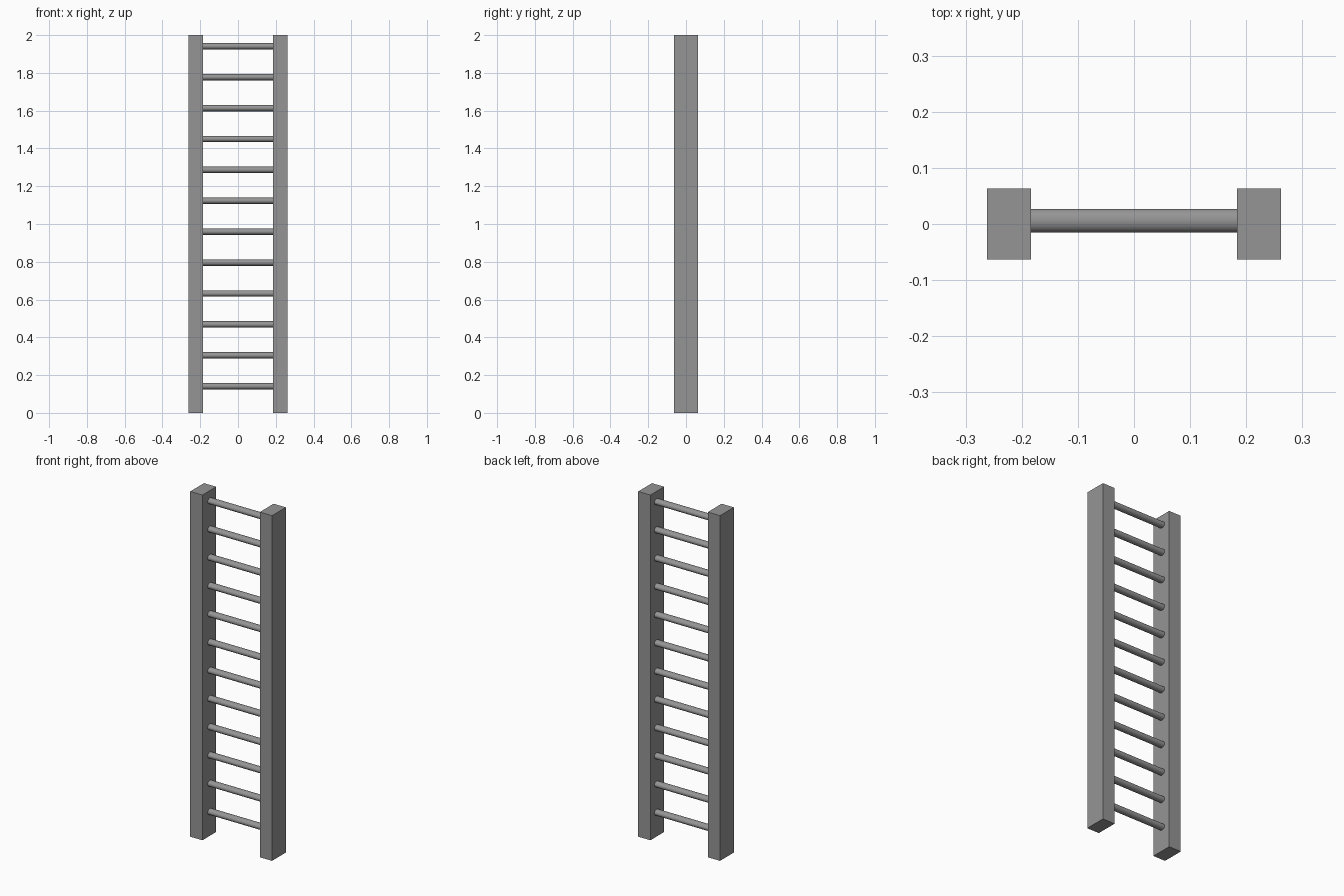
import bpy
from math import pi

if "Cube" in bpy.data.objects:
    bpy.data.objects.remove(bpy.data.objects["Cube"])

HEIGHT = 2.0
OUTER, INNER = 0.262, 0.184   # rail extents in x
DEPTH = 0.126
RUNGS, FIRST_Z, LAST_Z = 12, 0.141, 1.941

# Dark grey finish shared by all parts
dark_grey = bpy.data.materials.new("dark_grey")
dark_grey.diffuse_color = (0.3, 0.3, 0.3, 1)
dark_grey.use_nodes = True
dark_grey.node_tree.nodes["Principled BSDF"].inputs["Base Color"].default_value = dark_grey.diffuse_color


def finish(name, scale):
    ob = bpy.context.object
    ob.name = name
    ob.scale = scale
    bpy.ops.object.transform_apply(location=False, rotation=True, scale=True)
    ob.data.materials.append(dark_grey)


def rail(name, side):
    bpy.ops.mesh.primitive_cube_add(size=1, location=(side * (OUTER + INNER) / 2, 0, HEIGHT / 2))
    finish(name, (OUTER - INNER, DEPTH, HEIGHT))


def rung(index):
    z = FIRST_Z + (LAST_Z - FIRST_Z) * index / (RUNGS - 1)
    bpy.ops.mesh.primitive_cylinder_add(vertices=32, radius=1, depth=2 * INNER,
                                        location=(0, 0.006, z), rotation=(0, pi / 2, 0))
    finish(f"rung_{index + 1}", (0.017, 0.021, 1))   # slightly flattened oval section
    bpy.ops.object.shade_smooth_by_angle()


# Side rails
rail("left_rail", -1)
rail("right_rail", 1)

# Evenly spaced rungs between the rails
for i in range(RUNGS):
    rung(i)
